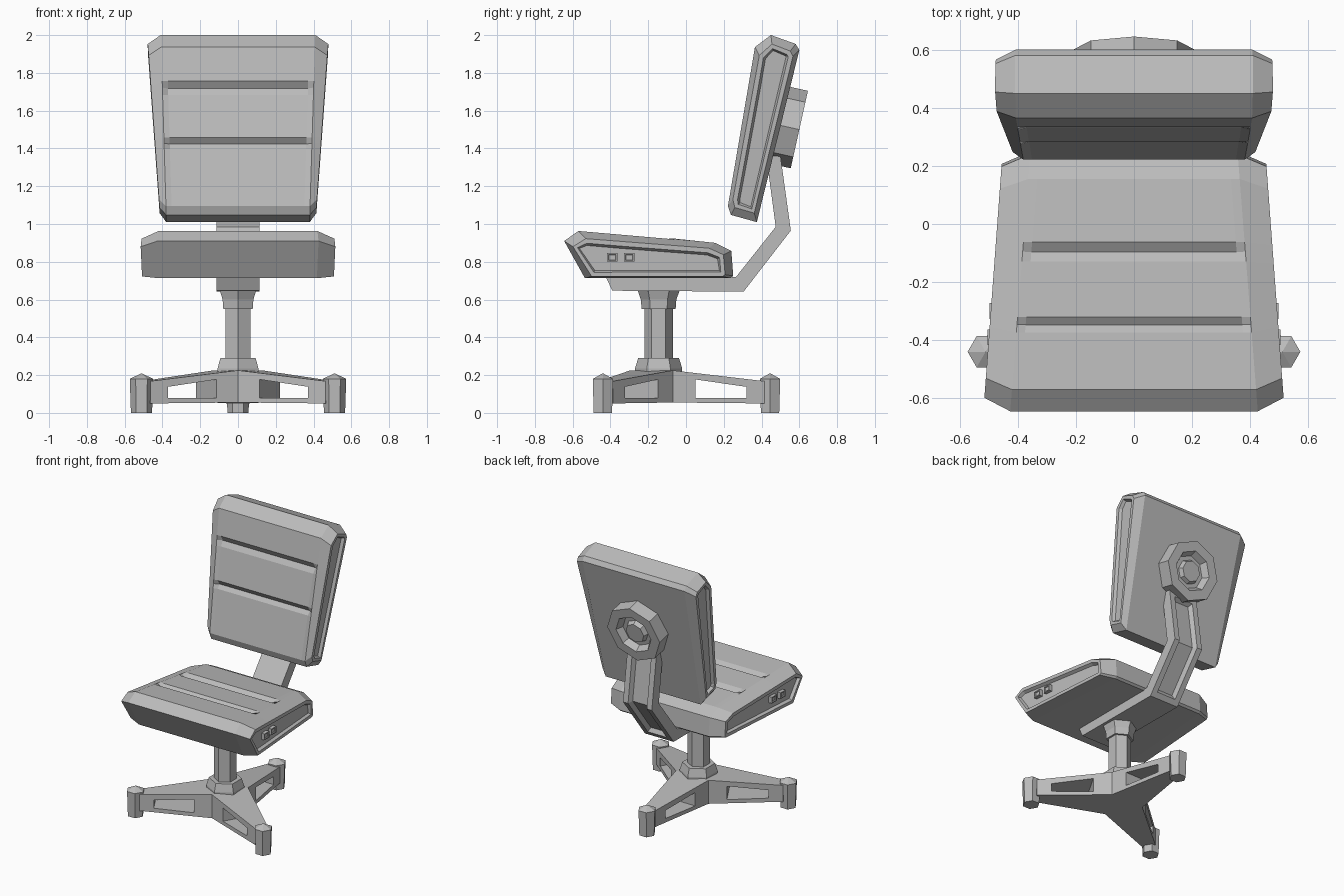
import bpy, bmesh, math
from mathutils import Matrix, Vector

if "Cube" in bpy.data.objects:
    bpy.data.objects.remove(bpy.data.objects["Cube"], do_unlink=True)

GREY = (0.5, 0.5, 0.5, 1)
grey = bpy.data.materials.new("plain grey")
grey.use_nodes = True
grey.diffuse_color = GREY
grey.node_tree.nodes["Principled BSDF"].inputs["Base Color"].default_value = GREY

POST_Y = -0.145


def finish(name, bm):
    bmesh.ops.recalc_face_normals(bm, faces=bm.faces)
    mesh = bpy.data.meshes.new(name)
    bm.to_mesh(mesh)
    bm.free()
    obj = bpy.data.objects.new(name, mesh)
    bpy.context.collection.objects.link(obj)
    mesh.materials.append(grey)
    return obj


def loft(bm, rings, closed_ends=True):
    """Skin a row of equal-length vertex rings."""
    rows = [[bm.verts.new(p) for p in ring] for ring in rings]
    sides = []
    for a, b in zip(rows, rows[1:]):
        for i in range(len(a)):
            j = (i + 1) % len(a)
            sides.append(bm.faces.new((a[i], a[j], b[j], b[i])))
    ends = []
    if closed_ends:
        ends = [bm.faces.new(rows[0]), bm.faces.new(rows[-1])]
    bmesh.ops.recalc_face_normals(bm, faces=bm.faces)
    return sides, ends


def turned(name, profile, sides, place, spin=0.0):
    """Faceted solid of revolution from (radius, height) points."""
    bm = bmesh.new()
    rings = []
    for r, h in profile:
        angles = [spin + math.tau * i / sides for i in range(sides)]
        rings.append([place @ Vector((r * math.cos(a), r * math.sin(a), h)) for a in angles])
    loft(bm, rings)
    bmesh.ops.remove_doubles(bm, verts=bm.verts, dist=0.0005)
    return finish(name, bm)


def cushion(name, outline, grooves, inner, outer, centre, shrink, to_yz):
    """Padded slab: the first outline edge carries the grooves, the sides get a sunk panel."""
    a, b = Vector(outline[0]), Vector(outline[1])
    along = (b - a).normalized()
    normal = Vector((-along.y, along.x))
    plain = [a] + [a.lerp(b, t) for t, _ in grooves] + [Vector(p) for p in outline[1:]]
    cut = [p.copy() for p in plain]
    for i, (_, depth) in enumerate(grooves):
        cut[i + 1] -= normal * depth
    mid = Vector(centre)
    small = [mid + Vector(((p.x - mid.x) * shrink[0], (p.y - mid.y) * shrink[1])) for p in plain]

    def ring(points, width, side, less=0.0):
        return [(side * (width[0] + width[1] * p.x - less), *to_yz(p)) for p in points]

    half = [(small, outer, 0), (plain, inner, 0), (cut, inner, 0.03)]
    rings = [ring(p, w, -1, l) for p, w, l in half] + [ring(p, w, 1, l) for p, w, l in half[::-1]]
    bm = bmesh.new()
    _, ends = loft(bm, rings)
    bmesh.ops.inset_individual(bm, faces=ends, thickness=0.025, depth=0)
    bmesh.ops.inset_individual(bm, faces=ends, thickness=0.012, depth=-0.02)
    return finish(name, bm)


# Seat cushion
cushion("seat",
        [(-0.57, 0.963), (0.155, 0.9), (0.24, 0.857), (0.25, 0.725), (0.235, 0.713),
         (-0.535, 0.713), (-0.645, 0.91)],
        [(0.27, 0), (0.31, 0.02), (0.345, 0), (0.607, 0), (0.655, 0.02), (0.7, -0.004)],
        (0.376, -0.078), (0.471, -0.074), (-0.18, 0.76), (0.9, 0.8), lambda p: (p.x, p.y))

# Backrest cushion, drawn along its own leaning axis
UP = Vector((0.24, 0.971))
FRONT = Vector((-0.971, 0.24))
FOOT = Vector((0.375, 1.01))


def lean(p):
    return tuple(FOOT + UP * p.x + FRONT * p.y)


cushion("backrest",
        [(0.046, 0.169), (0.897, 0.232), (0.979, 0.165), (0.965, 0.027), (0.938, 0),
         (0, 0), (0.004, 0.142)],
        [(0.36, 0.01), (0.395, 0.028), (0.43, 0), (0.7, 0.01), (0.745, 0.028), (0.785, 0)],
        (0.38, 0.03), (0.412, 0.071), (0.48, 0.1), (0.91, 0.75), lean)

# Small square buttons in the seat side panels
for side, word in ((1, "left"), (-1, "right")):
    for k, y in enumerate((-0.39, -0.3)):
        bm = bmesh.new()
        place = Matrix.Translation((side * (0.455 - 0.074 * y), y, 0.823))
        bmesh.ops.create_cube(bm, size=1, matrix=place @ Matrix.Diagonal((0.04, 0.055, 0.045, 1)))
        bm.normal_update()
        caps = [f for f in bm.faces if f.normal.x * side > 0.9]
        bmesh.ops.inset_individual(bm, faces=caps, thickness=0.01, depth=0)
        bmesh.ops.inset_individual(bm, faces=caps, thickness=0.004, depth=-0.006)
        finish(f"{word}_button_{k + 1}", bm)

# Bent support arm with a sunk channel along its back
arm = [(-0.425, 0.72), (-0.39, 0.647), (0.305, 0.642), (0.555, 0.965), (0.5, 1.36),
       (0.425, 1.36), (0.475, 0.985), (0.265, 0.72)]
bm = bmesh.new()
sides, _ = loft(bm, [[(x, y, z) for y, z in arm] for x in (-0.115, 0.115)])
channel = [sides[2], sides[3]]
bmesh.ops.inset_region(bm, faces=channel, thickness=0.04, depth=0, use_even_offset=True)
bmesh.ops.inset_region(bm, faces=channel, thickness=0.015, depth=-0.03, use_even_offset=True)
finish("support_arm", bm)

# Octagonal hinge knob behind the backrest
axis = Vector((0, 0.976, -0.217))
up = Vector((0, 0.217, 0.976))
frame = Matrix((Vector((1, 0, 0)), up, axis)).transposed().to_4x4()
turned("hinge_knob",
       [(0.21, -0.14), (0.21, 0), (0.14, 0), (0.115, -0.045), (0.085, -0.045),
        (0.072, -0.015), (0.0001, -0.015)],
       8, Matrix.Translation((0, 0.6, 1.5)) @ frame)

# Hexagonal post with collars
post = Matrix.Translation((0, POST_Y, 0))
turned("post",
       [(0.125, 0.2), (0.125, 0.235), (0.108, 0.29), (0.075, 0.29), (0.075, 0.55),
        (0.09, 0.55), (0.094, 0.6), (0.11, 0.645)], 6, post, math.pi / 6)

# Three-legged base: a star with pierced legs
bm = bmesh.new()


def polar(r, side, angle, z):
    c, s = math.cos(angle), math.sin(angle)
    return (r * c - side * s, POST_Y + r * s + side * c, z)


leg_angles = [math.radians(90 + 120 * i) for i in range(3)]
levels = []
for valley_z, tip_z in ((0.055, 0.05), (0.225, 0.168)):
    ring = []
    for a in leg_angles:
        ring += [polar(0.15, 0, a - math.pi / 3, valley_z),
                 polar(0.56, -0.045, a, tip_z), polar(0.56, 0.045, a, tip_z)]
    levels.append(ring)
loft(bm, levels, closed_ends=False)
bm.verts.ensure_lookup_table()
for start in (0, 9):
    v = bm.verts[start:start + 9]
    bm.faces.new((v[0], v[3], v[6]))
    for i in (0, 3, 6):
        bm.faces.new((v[i], v[i + 1], v[i + 2], v[(i + 3) % 9]))
base = finish("base_legs", bm)

bm = bmesh.new()
slot = [(0.195, 0.08), (0.465, 0.08), (0.465, 0.138), (0.195, 0.177)]
for a in leg_angles:
    loft(bm, [[polar(r, s, a, z) for r, z in slot] for s in (-0.14, 0.14)])
cutter = finish("slot_cutter", bm)
cutter.hide_render = True
mod = base.modifiers.new("slots", "BOOLEAN")
mod.operation = "DIFFERENCE"
mod.solver = "EXACT"
mod.object = cutter
bpy.context.view_layer.objects.active = base
bpy.ops.object.modifier_apply(modifier=mod.name)
bpy.data.objects.remove(cutter, do_unlink=True)

# Hexagonal feet with pointed caps
for word, a in zip(("back", "front_right", "front_left"), leg_angles):
    turned(f"{word}_foot", [(0.056, 0), (0.062, 0.18), (0.0001, 0.21)], 6,
           Matrix.Translation(polar(0.59, 0, a, 0)))
